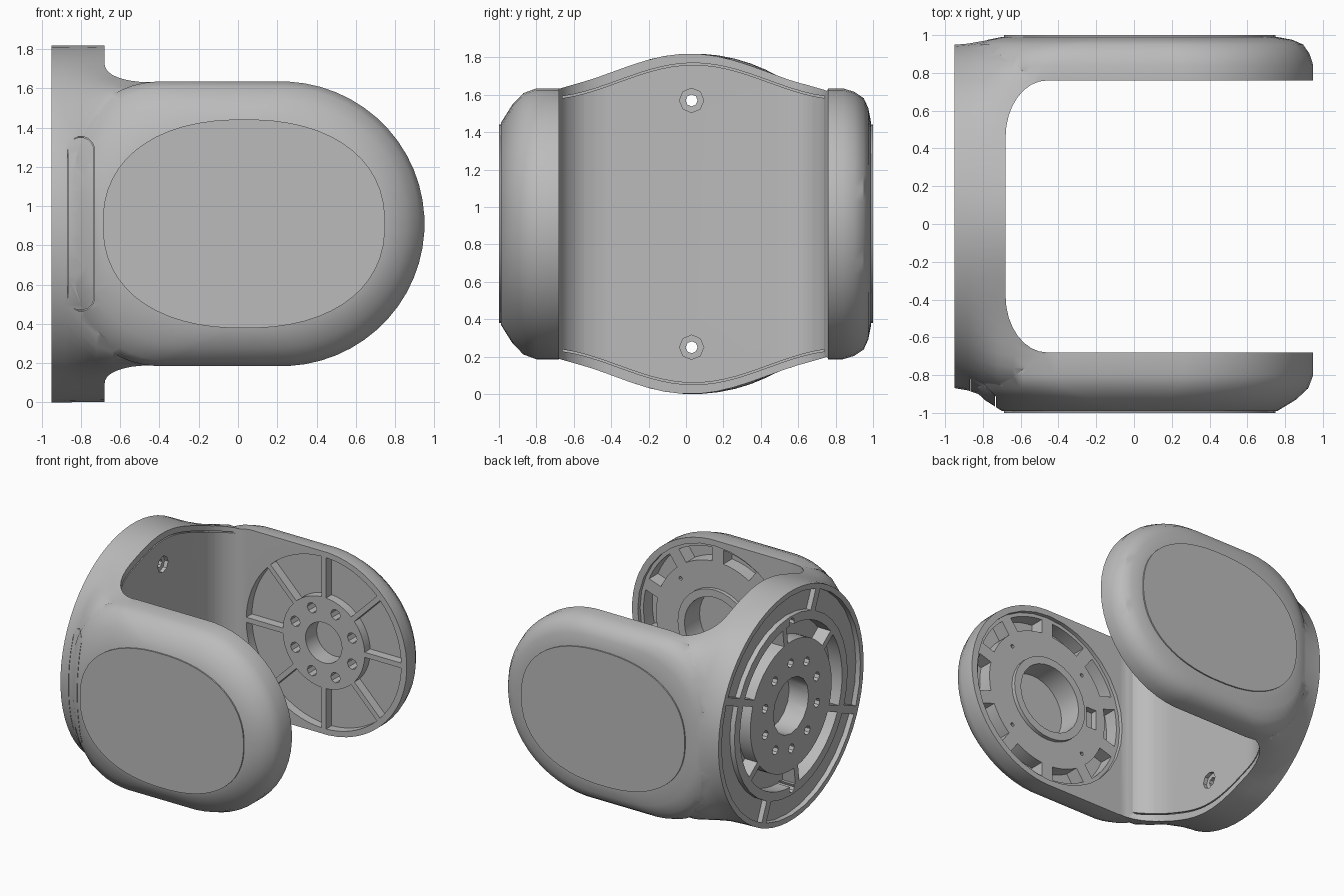
import bpy, bmesh
from math import cos, sin, pi, copysign, radians
from mathutils import Vector

if "Cube" in bpy.data.objects:
    bpy.data.objects.remove(bpy.data.objects["Cube"])

MID = 0.91          # height of the main axis
ARM_X = 0.22        # centre of the round arm ends
BASE_Y = 0.04       # centre of the base flange

grey = bpy.data.materials.new("light_grey")
grey.use_nodes = True
COLOUR = (0.5, 0.5, 0.5, 1)
grey.diffuse_color = COLOUR
grey.node_tree.nodes["Principled BSDF"].inputs["Base Color"].default_value = COLOUR


def loft(bm, rings, closed=False):
    """Skin a list of equal rings, capped, or closed back on itself."""
    vs = [[bm.verts.new(p) for p in ring] for ring in rings]
    n = len(vs[0])
    pairs = list(zip(vs, vs[1:])) + ([(vs[-1], vs[0])] if closed else [])
    for a, b in pairs:
        for i in range(n):
            j = (i + 1) % n
            bm.faces.new((a[i], a[j], b[j], b[i]))
    if not closed:
        bm.faces.new(vs[0])
        bm.faces.new(vs[-1])


def finish(bm, name):
    bmesh.ops.recalc_face_normals(bm, faces=bm.faces)
    mesh = bpy.data.meshes.new(name)
    bm.to_mesh(mesh)
    bm.free()
    obj = bpy.data.objects.new(name, mesh)
    bpy.context.collection.objects.link(obj)
    mesh.materials.append(grey)
    return obj


def lofted(name, rings, closed=False):
    bm = bmesh.new()
    loft(bm, rings, closed)
    return finish(bm, name)


def combine(target, tool, op="DIFFERENCE"):
    mod = target.modifiers.new("combine", "BOOLEAN")
    mod.operation, mod.object, mod.solver = op, tool, "EXACT"
    bpy.context.view_layer.objects.active = target
    bpy.ops.object.modifier_apply(modifier=mod.name)
    bpy.data.objects.remove(tool)


# Frames: flat (u, v) shapes placed across the arms or across the base
def on_arm(pts, y):
    return [Vector((ARM_X + u, y, MID + v)) for u, v in pts]


def on_base(pts, x):
    return [Vector((x, BASE_Y + u, MID + v)) for u, v in pts]


def circle(r, n=32, u=0, v=0):
    return [(u + r * cos(2 * pi * i / n), v + r * sin(2 * pi * i / n)) for i in range(n)]


def power(value, exponent):
    return copysign(abs(value) ** exponent, value)


def sectors(bm, frame, r0, r1, lo, hi, count, rib, start=0.0):
    """Ring of pockets separated by ribs of the given width."""
    for k in range(count):
        a0 = start + 2 * pi * k / count
        a1 = a0 + 2 * pi / count
        pts = []
        for r, order in ((r1, range(9)), (r0, range(8, -1, -1))):
            g = rib / 2 / r
            for i in order:
                a = a0 + g + (a1 - a0 - 2 * g) * i / 8
                pts.append((r * cos(a), r * sin(a)))
        loft(bm, [frame(pts, lo), frame(pts, hi)])


def holes(bm, frame, r, ring, lo, hi, count, start=0.0):
    for k in range(count):
        a = start + 2 * pi * k / count
        pts = circle(r, 8, ring * cos(a), ring * sin(a))
        loft(bm, [frame(pts, lo), frame(pts, hi)])


def bell(d):
    """Extra height of the web over the arms at distance d from the middle."""
    return 0.185 * cos(pi / 2 * d / 0.8) ** 2 if d < 0.8 else 0


# Body: web that blends from the round flange to the yoke section
def web_section(x, t):
    ring = []
    for i in range(64):
        a = 2 * pi * (i + 0.5) / 64
        c, s = cos(a), sin(a)
        h = 0.725 * (1 - abs(c) ** 11) ** 0.5 + bell(abs(0.97 * c))
        flange = Vector((x, BASE_Y + 0.91 * c, MID + 0.91 * s))
        yoke = Vector((x, 0.02 + 0.97 * c, MID + copysign(h, s)))
        ring.append(flange.lerp(yoke, t))
    return ring


body = lofted("yoke_body", [web_section(x, t) for x, t in (
    (-0.95, 0), (-0.88, 0.15), (-0.8, 0.5), (-0.72, 0.85), (-0.64, 1), (-0.42, 1))])


# Arms: long rounded outline easing into the flat oval end cap
def arm_outline(y, t, scale=1.0):
    ring = []
    for i in range(56):
        a = 2 * pi * (i + 0.5) / 56
        c, s = cos(a), sin(a)
        if c > 0:
            side = Vector((ARM_X + 0.73 * c, y, MID + 0.725 * s))
        else:
            side = Vector((-0.38 + 0.5 * power(c, 0.9), y, MID + 0.725 * power(s, 0.75)))
        cap = Vector((0.03 + scale * 0.73 * power(c, 0.88), y,
                      MID + scale * 0.54 * power(s, 0.88)))
        ring.append(side.lerp(cap, t))
    return ring


FRONT = ((-0.6, 0), (-0.8, 0), (-0.87, 0.14), (-0.93, 0.48), (-0.99, 1))
BACK = ((0.7, 0), (0.84, 0), (0.9, 0.1), (0.95, 0.28), (0.975, 0.58), (0.99, 1))
for profile in (FRONT, BACK):
    combine(body, lofted("arm", [arm_outline(*p) for p in profile]), "UNION")

# Open channel between the arms, with rounded inner corners
channel = [(1.5, 0.76), (1.5, -0.68)]
for cy, start in ((-0.38, 1.5 * pi), (0.46, pi)):
    for i in range(9):
        a = start - pi / 2 * i / 8
        channel.append((-0.46 + 0.22 * cos(a), cy + 0.3 * sin(a)))
combine(body, lofted("channel_cutter", [[(x, y, z) for x, y in channel] for z in (-1, 3)]))

# Seams of the inner panel, following the upper and lower web edges
for side in (-1, 1):
    strip = []
    for low, order in ((0.05, range(-12, 13)), (0.06, range(12, -13, -1))):
        for i in order:
            d = 0.7 * i / 12
            strip.append((d, side * (0.725 + bell(abs(d)) - low)))
    combine(body, lofted("panel_seam_cutter", [on_base(strip, x) for x in (-0.695, -0.3)]))

# Back arm socket: spoked recess, hub bore and bolt holes
bm = bmesh.new()
sectors(bm, on_arm, 0.36, 0.68, 0.7, 0.83, 8, 0.04)
holes(bm, on_arm, 0.042, 0.27, 0.7, 0.85, 8, pi / 8)
loft(bm, [on_arm(circle(0.16), y) for y in (0.7, 0.9)])
combine(body, finish(bm, "back_socket_cutter"))

# Front arm socket: shallow step around a collar, bearing bore, rim pockets
step = [on_arm(circle(r), y) for r, y in ((0.68, -0.6), (0.68, -0.71), (0.33, -0.71), (0.33, -0.6))]
combine(body, lofted("front_step_cutter", step, True))
bm = bmesh.new()
sectors(bm, on_arm, 0.54, 0.65, -0.6, -0.82, 10, 0.1, pi / 10)
holes(bm, on_arm, 0.015, 0.46, -0.6, -0.75, 4, pi / 4)
loft(bm, [on_arm(circle(0.27), y) for y in (-0.6, -0.87)])
slot = [(-0.46, -0.08), (-0.37, -0.08), (-0.37, 0.08), (-0.46, 0.08)]
loft(bm, [on_arm(slot, y) for y in (-0.6, -0.76)])
combine(body, finish(bm, "front_socket_cutter"))

# Base face: two rings of pockets, central bore and bolt circle
bm = bmesh.new()
sectors(bm, on_base, 0.71, 0.87, -1, -0.91, 4, 0.06, 0.4)
sectors(bm, on_base, 0.51, 0.64, -1, -0.84, 6, 0.05, 0.4)
holes(bm, on_base, 0.035, 0.34, -1, -0.85, 10, 0.3)
loft(bm, [on_base(circle(0.22, 16), x) for x in (-1, -0.78)])
combine(body, finish(bm, "base_cutter"))

# Countersunk screw holes through the web
for z in (-0.66, 0.66):
    through, sink = [circle(r, 8, -0.01, z) for r in (0.032, 0.065)]
    combine(body, lofted("screw_cutter", [on_base(p, x) for p, x in (
        (through, -1.1), (through, -0.71), (sink, -0.71), (sink, -0.5))]))


# Thin seam of the long cover on the front of the base
def cover(r, y):
    ring = []
    for i in range(16):
        a = 2 * pi * (i + 0.5) / 16
        ring.append((-0.8 + r * cos(a), y, MID + copysign(0.375, sin(a)) + r * sin(a)))
    return ring


seam = [cover(r, y) for r, y in ((0.07, -1.1), (0.07, -0.82), (0.066, -0.82), (0.066, -1.1))]
combine(body, lofted("seam_cutter", seam, True))

# Oval end caps, standing a little proud inside a narrow rim
for name, side in (("front_cap", -1), ("back_cap", 1)):
    lofted(name, [arm_outline(side * y, 1, 0.985) for y in (0.96, 1.0)])

# Smooth shading with sharp edges kept
bpy.ops.object.select_all(action="DESELECT")
for obj in bpy.context.scene.objects:
    if obj.type == "MESH":
        obj.select_set(True)
        bpy.context.view_layer.objects.active = obj
bpy.ops.object.shade_smooth_by_angle(angle=radians(32))
